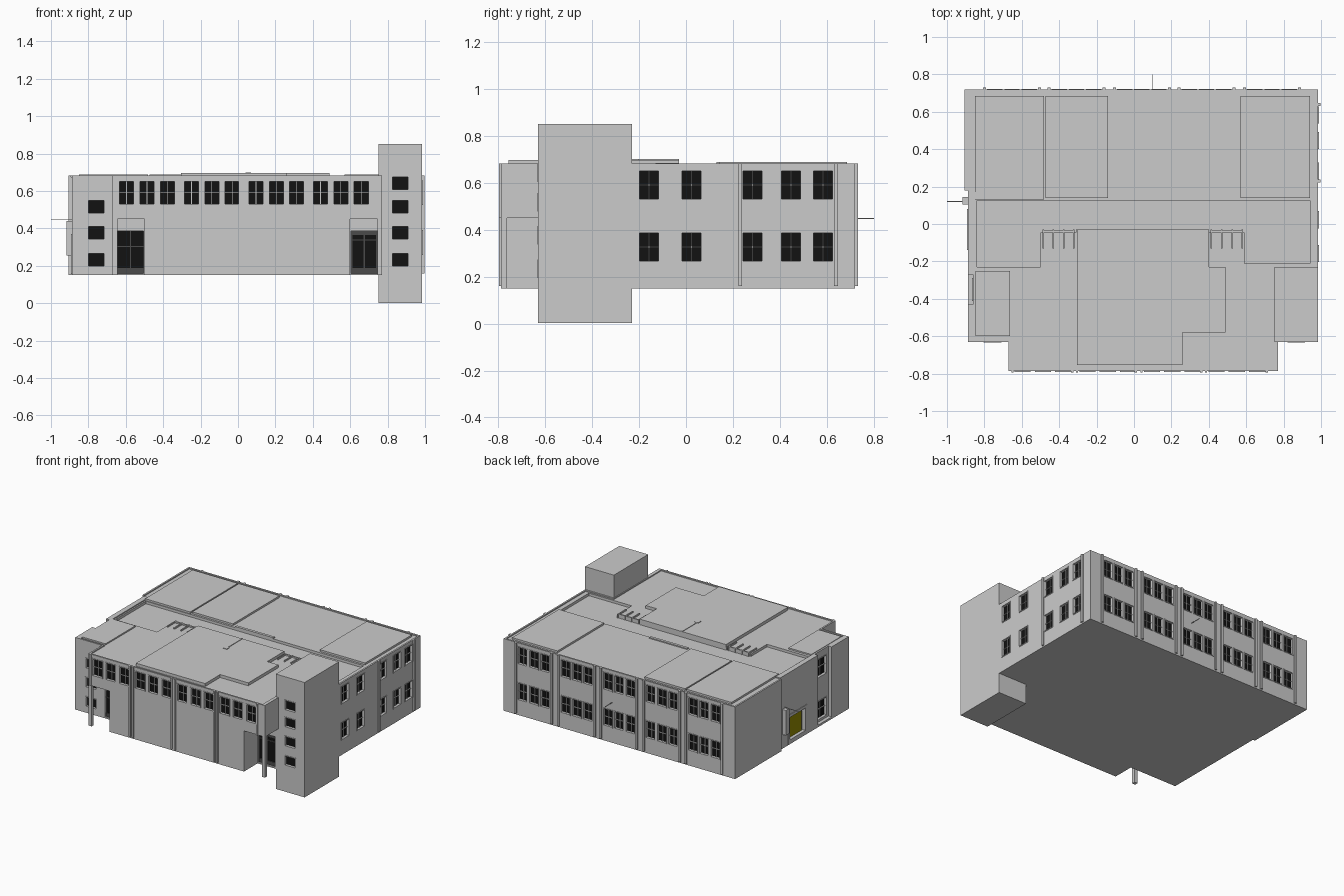
import bpy, bmesh


def material(name, col):
    m = bpy.data.materials.new(name)
    m.diffuse_color = (*col, 1)
    return m


BLACK = material("black_glass", (0.006, 0.006, 0.006))
DARK = material("dark_panel", (0.07, 0.07, 0.07))
YELLOW = material("yellow", (0.30, 0.26, 0.0))


def finish(name, bm, mat=None):
    bmesh.ops.recalc_face_normals(bm, faces=bm.faces)
    me = bpy.data.meshes.new(name)
    bm.to_mesh(me)
    bm.free()
    ob = bpy.data.objects.new(name, me)
    bpy.context.collection.objects.link(ob)
    if mat:
        me.materials.append(mat)
    return ob


def boxes(name, items, mat=None):
    """One object from many (x0, x1, y0, y1, z0, z1) boxes."""
    bm = bmesh.new()
    for x0, x1, y0, y1, z0, z1 in items:
        vs = bmesh.ops.create_cube(bm, size=1)["verts"]
        for v in vs:
            v.co = ((x0 + x1) / 2 + v.co.x * (x1 - x0),
                    (y0 + y1) / 2 + v.co.y * (y1 - y0),
                    (z0 + z1) / 2 + v.co.z * (z1 - z0))
    return finish(name, bm, mat)


def prism(name, pts, z0, z1):
    bm = bmesh.new()
    f = bm.faces.new([bm.verts.new((x, y, z0)) for x, y in pts])
    r = bmesh.ops.extrude_face_region(bm, geom=[f])
    for v in r["geom"]:
        if isinstance(v, bmesh.types.BMVert):
            v.co.z = z1
    return finish(name, bm)


def cut(target, cutter):
    cutter.hide_render = True
    m = target.modifiers.new("cut", "BOOLEAN")
    m.operation, m.object, m.solver = "DIFFERENCE", cutter, "EXACT"
    bpy.context.view_layer.objects.active = target
    bpy.ops.object.modifier_apply(modifier=m.name)
    bpy.data.objects.remove(cutter)


def on_wall(side, wall, u0, u1, d0, d1, z0, z1):
    """Box on a wall: u runs along it, d is the outward distance."""
    s = 1 if side in ("back", "right") else -1
    a, b = sorted((wall + s * d0, wall + s * d1))
    if side in ("front", "back"):
        return (u0, u1, a, b, z0, z1)
    return (a, b, u0, u1, z0, z1)


glass, frames, holes = [], [], []


def window(side, wall, u, z, w=0.075, h=0.12, bars=True, out=None):
    u0, u1, z0, z1 = u - w / 2, u + w / 2, z - h / 2, z + h / 2

    def p(*a):
        return on_wall(side, wall, *a)
    (holes if out is None else out).append(p(u0, u1, -0.025, 0.01, z0, z1))
    glass.append(p(u0, u1, -0.025, -0.017, z0, z1))
    t = 0.006
    for a, b in ((u0 - t, u0), (u1, u1 + t)):
        frames.append(p(a, b, -0.003, 0.003, z0 - t, z1 + t))
    for a, b in ((z0 - t, z0), (z1, z1 + t)):
        frames.append(p(u0, u1, -0.003, 0.003, a, b))
    if bars:
        frames.append(p(u - 0.002, u + 0.002, -0.02, -0.01, z0, z1))
        frames.append(p(u0, u1, -0.02, -0.01, z - 0.002, z + 0.002))


# Main body with corner entrances under the overhang
body = prism("building_body", [
    (-0.905, 0.72), (0.985, 0.72), (0.985, -0.23), (0.77, -0.23), (0.77, -0.787),
    (-0.67, -0.787), (-0.67, -0.63), (-0.888, -0.63), (-0.888, 0.18), (-0.905, 0.18)], 0.15, 0.682)
cut(body, boxes("entrance_cutter", [(-0.75, -0.5, -0.9, -0.63, 0.1, 0.45),
                                    (0.6, 0.9, -0.9, -0.63, 0.1, 0.45)]))
# Parapet rim and sunken roof walkway
cut(body, prism("roof_cutter", [
    (-0.893, 0.708), (0.973, 0.708), (0.973, -0.218), (0.745, -0.218), (0.745, -0.775),
    (-0.658, -0.775), (-0.658, -0.618), (-0.85, -0.618), (-0.85, 0.17), (-0.893, 0.17)], 0.674, 0.8))
cut(body, prism("walkway_cutter", [
    (-0.84, 0.125), (0.94, 0.125), (0.94, -0.21), (0.59, -0.21), (0.59, -0.045), (0.40, -0.045),
    (0.40, -0.03), (-0.31, -0.03), (-0.31, -0.045), (-0.50, -0.045), (-0.50, -0.23),
    (-0.84, -0.23)], 0.655, 0.8))
# Recessed window strip on the left wall
cut(body, boxes("strip_cutter", [(-0.95, -0.862, -0.43, -0.27, 0.165, 0.9)]))

# Stair tower
tower = boxes("stair_tower", [(0.75, 0.985, -0.63, -0.23, 0.002, 0.85)])

# Windows
for c in (-0.487, -0.14, 0.205, 0.55):
    for k in (-1, 0, 1):
        window("front", -0.787, c + k * 0.109, 0.59)
for c in (0.738, 0.388, 0.042, -0.307, -0.652):
    for k in (-1, 0, 1):
        for z in (0.325, 0.59):
            window("back", 0.72, c + k * 0.092, z, w=0.07)
for y in (-0.157, 0.023, 0.283, 0.447, 0.583):
    for z in (0.325, 0.59):
        window("right", 0.985, y, z, w=0.08)
for z in (0.233, 0.376, 0.516):
    window("front", -0.63, -0.757, z, 0.083, 0.066, False)
tower_holes = []
for z in (0.233, 0.376, 0.516, 0.642):
    window("front", -0.63, 0.868, z, 0.083, 0.066, False, tower_holes)
for z in (0.25, 0.56):
    window("left", -0.862, -0.35, z, 0.11, 0.13)

# Entrance doors and the yellow side door
panels = []
for u0, u1, bar in ((-0.643, -0.505, 0.30), (0.605, 0.745, 0.335)):
    holes.append((u0, u1, -0.64, -0.605, 0.16, 0.385))
    glass.append((u0, u1, -0.613, -0.605, 0.16, 0.385))
    m = (u0 + u1) / 2
    panels += [(u0, u1, -0.62, -0.61, 0.16, 0.188),
               (m - 0.003, m + 0.003, -0.62, -0.61, 0.16, 0.385),
               (u0, u1, -0.62, -0.61, bar, bar + 0.006)]
panels.append((0.605, 0.745, -0.62, -0.61, 0.365, 0.385))
panels += [(0.605, 0.613, -0.62, -0.61, 0.16, 0.385), (0.737, 0.745, -0.62, -0.61, 0.16, 0.385)]
holes.append((-0.92, -0.86, -0.13, 0.07, 0.165, 0.36))
cut(body, boxes("window_cutter", holes))
cut(tower, boxes("tower_window_cutter", tower_holes))
boxes("window_glass", glass, BLACK)
boxes("window_frames", frames)
boxes("entrance_door_panels", panels, DARK)
boxes("side_door", [(-0.868, -0.858, -0.11, 0.06, 0.185, 0.35)], YELLOW)
boxes("side_door_frame", [(-0.892, -0.862, -0.14, -0.12, 0.155, 0.37),
                          (-0.892, -0.862, 0.06, 0.08, 0.155, 0.37),
                          (-0.892, -0.862, -0.12, 0.06, 0.35, 0.37),
                          (-0.892, -0.862, -0.12, 0.06, 0.155, 0.185)])

# Pilasters and the two entrance columns
pil = []
for x in (-0.80, -0.505, -0.455, -0.16, -0.105, 0.19, 0.24, 0.535, 0.59, 0.885):
    pil.append(on_wall("back", 0.72, x - 0.008, x + 0.008, -0.005, 0.011, 0.16, 0.682))
for x in (-0.33, -0.305, 0.01, 0.04, 0.36, 0.385):
    pil.append(on_wall("front", -0.787, x - 0.006, x + 0.006, -0.005, 0.008, 0.16, 0.682))
for x in (-0.65, 0.71):
    pil.append(on_wall("front", -0.787, x - 0.006, x + 0.006, -0.005, 0.008, 0.45, 0.682))
for y in (0.231, 0.638):
    pil.append(on_wall("right", 0.985, y - 0.008, y + 0.008, -0.005, 0.011, 0.16, 0.682))
boxes("pilasters", pil)
boxes("entrance_columns", [(-0.67, -0.645, -0.787, -0.762, 0.15, 0.46),
                           (0.745, 0.77, -0.787, -0.762, 0.15, 0.46)])

# Roof slabs
boxes("rear_roof_slabs", [(-0.85, -0.482, 0.13, 0.685, 0.66, 0.688),
                          (-0.472, -0.14, 0.14, 0.685, 0.66, 0.688),
                          (0.57, 0.94, 0.14, 0.685, 0.66, 0.688)])
boxes("rear_roof_lip", [(-0.11, 0.20, 0.125, 0.145, 0.655, 0.682)])
boxes("left_roof_slab", [(-0.848, -0.662, -0.60, -0.25, 0.66, 0.684)])
prism("front_roof_slab", [
    (-0.305, -0.755), (0.26, -0.755), (0.26, -0.58), (0.49, -0.58), (0.49, -0.23),
    (0.40, -0.23), (0.40, -0.03), (-0.305, -0.03)], 0.655, 0.696)

# Roof steps beside the front slab
steps = []
for x0 in (-0.49, 0.41):
    for k in range(4):
        steps.append((x0 + k * 0.055, x0 + k * 0.055 + 0.008, -0.13, -0.03, 0.655, 0.684))
    steps.append((x0, x0 + 0.173, -0.045, -0.035, 0.655, 0.684))
boxes("roof_step_frames", steps)

# Roof pipe, side box and the thin wall brackets
boxes("roof_pipe", [(0.05, 0.06, -0.21, -0.03, 0.694, 0.70), (0.04, 0.07, -0.23, -0.2, 0.694, 0.70)])
boxes("side_wall_box", [(-0.917, -0.88, 0.105, 0.145, 0.255, 0.44)])
boxes("wall_brackets", [(-1.0, -0.88, 0.118, 0.122, 0.444, 0.448),
                        (0.098, 0.102, 0.715, 0.80, 0.444, 0.448)])
